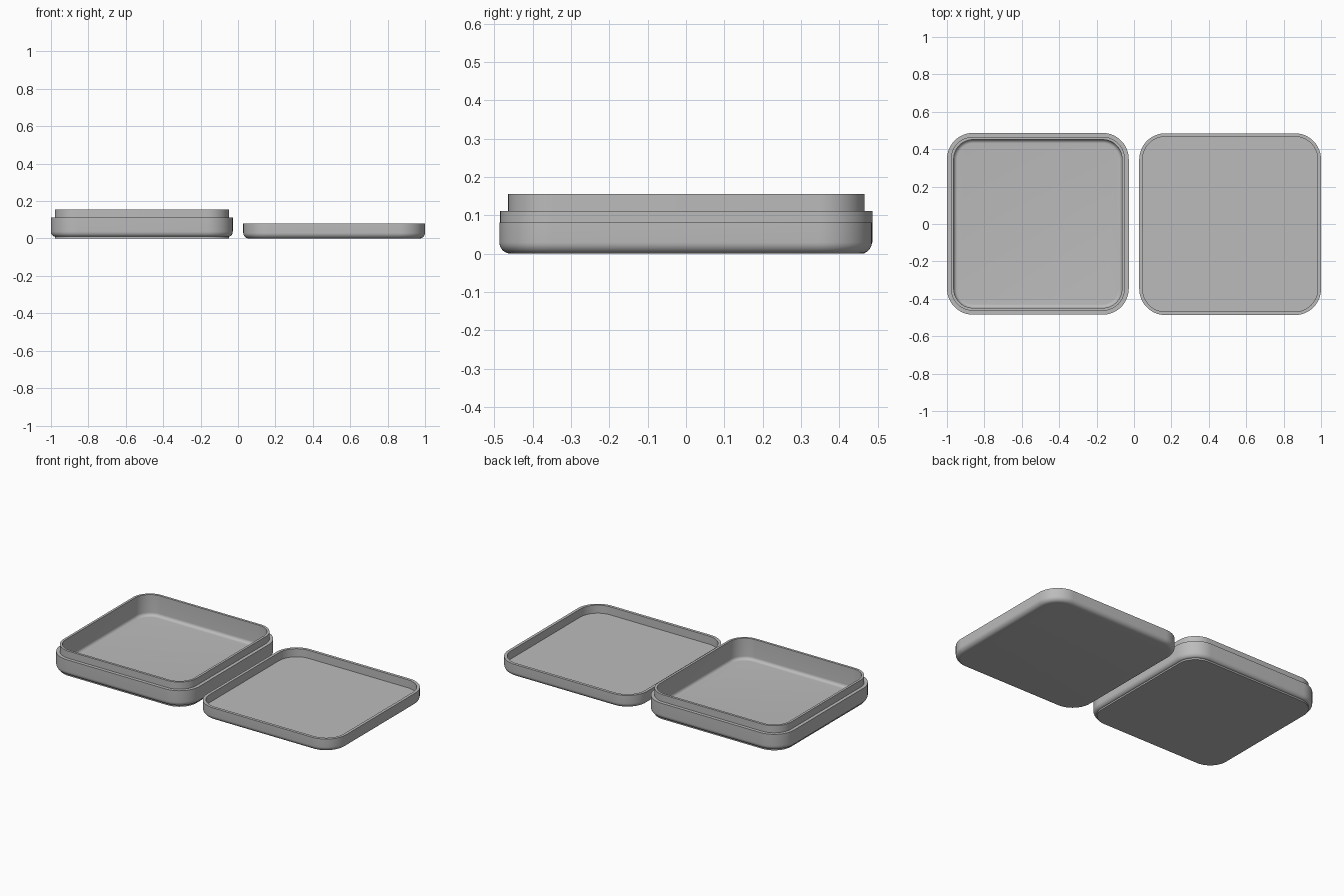
import bpy, bmesh, math

if "Cube" in bpy.data.objects:
    bpy.data.objects.remove(bpy.data.objects["Cube"], do_unlink=True)

grey = bpy.data.materials.new("plain grey")
grey.use_nodes = True
colour = (0.5, 0.5, 0.5, 1)
grey.diffuse_color = colour
grey.node_tree.nodes["Principled BSDF"].inputs["Base Color"].default_value = colour

HALF = 0.486      # half width of each tray
CORNER = 0.14     # outer corner radius
STEPS = 16        # segments per rounded corner


def arc(centre_in, centre_z, rx, rz, start, end, n=8):
    """Profile arc of (inset, height) points; angle 0 points outwards."""
    points = []
    for i in range(n + 1):
        a = math.radians(start + (end - start) * i / n)
        points.append((centre_in - rx * math.cos(a), centre_z + rz * math.sin(a)))
    return points


def ring(bm, inset, z):
    """Rounded square, concentric with the outer wall."""
    radius = CORNER - inset
    offset = HALF - CORNER
    verts = []
    for quarter, (sx, sy) in enumerate(((1, 1), (-1, 1), (-1, -1), (1, -1))):
        for i in range(STEPS + 1):
            a = math.pi / 2 * (quarter + i / STEPS)
            verts.append(bm.verts.new((sx * offset + radius * math.cos(a),
                                       sy * offset + radius * math.sin(a), z)))
    return verts


def tray(name, profile, location):
    """Loft rounded squares from the underside, over the rim, to the floor."""
    bm = bmesh.new()
    rings = [ring(bm, inset, z) for inset, z in profile]
    count = len(rings[0])
    for low, high in zip(rings, rings[1:]):
        for i in range(count):
            j = (i + 1) % count
            bm.faces.new((low[i], low[j], high[j], high[i]))
    bm.faces.new(rings[0][::-1])
    bm.faces.new(rings[-1])
    bmesh.ops.recalc_face_normals(bm, faces=bm.faces)
    mesh = bpy.data.meshes.new(name)
    bm.to_mesh(mesh)
    bm.free()
    mesh.materials.append(grey)
    mesh.shade_smooth()
    mesh.set_sharp_from_angle(angle=math.radians(30))
    obj = bpy.data.objects.new(name, mesh)
    obj.location = location
    bpy.context.collection.objects.link(obj)


# Box: shallow foot, rounded body, shoulder, raised lip and filleted cavity
box = [(0.021, 0), (0.021, 0.01)]
box += arc(0.022, 0.038, 0.022, 0.028, -80, 0)
box += [(0, 0.111), (0.021, 0.111), (0.021, 0.156), (0.036, 0.156)]
box += arc(0.056, 0.043, 0.02, 0.02, 0, -90)
tray("box_base", box, (-0.514, 0.001, 0))

# Lid: rounded underside, thin wall and flat recess
lid = arc(0.03, 0.03, 0.03, 0.03, -90, 0)
lid += [(0, 0.081), (0.018, 0.081), (0.018, 0.03)]
tray("box_lid", lid, (0.514, -0.001, 0))
